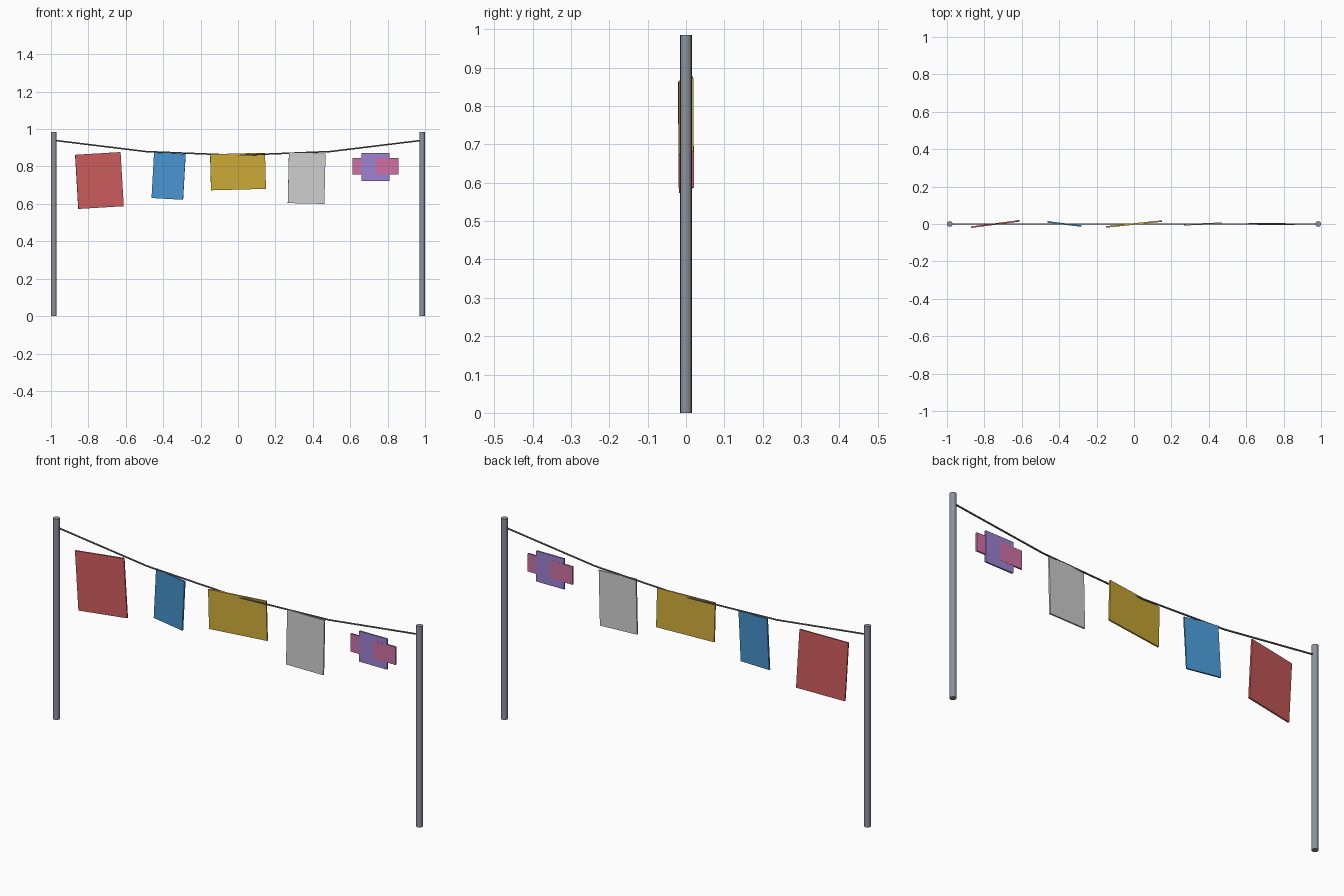
import bpy
import math
from mathutils import Vector

if "Cube" in bpy.data.objects:
    bpy.data.objects.remove(bpy.data.objects["Cube"])


def srgb(h):
    c = [int(h[i:i + 2], 16) / 255 for i in (0, 2, 4)]
    return [v / 12.92 if v <= 0.04045 else ((v + 0.055) / 1.055) ** 2.4 for v in c] + [1]


def material(name, h):
    m = bpy.data.materials.new(name)
    m.diffuse_color = srgb(h)
    m.use_nodes = True
    m.node_tree.nodes["Principled BSDF"].inputs["Base Color"].default_value = m.diffuse_color
    return m


metal = material("post grey", "8D929D")
cord = material("rope grey", "707070")
red = material("red cloth", "D05E5E")
blue = material("blue cloth", "4894D0")
yellow = material("yellow cloth", "D0AE38")
white = material("pale grey cloth", "D0D0D0")
purple = material("purple cloth", "9C82D2")
pink = material("pink cloth", "CE71A3")


def rod(name, a, b, radius, sides, mat):
    """Cylinder between two points."""
    a, b = Vector(a), Vector(b)
    d = b - a
    bpy.ops.mesh.primitive_cylinder_add(vertices=sides, radius=radius, depth=d.length,
                                        location=(a + b) / 2,
                                        rotation=d.to_track_quat('Z', 'Y').to_euler())
    ob = bpy.context.object
    ob.name = name
    ob.data.materials.append(mat)
    bpy.ops.object.shade_smooth_by_angle(angle=math.radians(40))
    return ob


def cloth(name, x, z, w, h, roll, yaw, mat, thick=0.008):
    """Thin hanging panel; roll tilts it in the front view, yaw in the top view."""
    bpy.ops.mesh.primitive_cube_add(size=1, location=(x, 0, z),
                                    rotation=(0, math.radians(-roll), math.radians(yaw)))
    ob = bpy.context.object
    ob.name = name
    ob.scale = (w, thick, h)
    ob.data.materials.append(mat)
    return ob


# Posts
for side, sx in (("left", -1), ("right", 1)):
    rod(side + "_post", (sx * 0.985, 0, 0), (sx * 0.985, 0, 0.985), 0.015, 16, metal)

# Sagging line in four straight spans
span = 0.985
pts = [(t * span, 0, 0.86 + 0.08 * t * t) for t in (-1, -0.5, 0, 0.5, 1)]
for i in range(4):
    rod(f"line_span_{i + 1}", pts[i], pts[i + 1], 0.004, 8, cord)

# Washing
cloth("red_towel", -0.741, 0.725, 0.245, 0.29, 3.4, 7.5, red)
cloth("blue_cloth", -0.371, 0.749, 0.17, 0.245, -3.2, -7, blue)
cloth("yellow_towel", 0.0, 0.773, 0.295, 0.193, 1.5, 6, yellow)
cloth("pale_cloth", 0.367, 0.737, 0.196, 0.27, -1.3, 2.5, white)

# Shirt: body with a sleeve bar crossing through it
cloth("shirt_body", 0.735, 0.797, 0.15, 0.15, 0, 0.5, purple)
cloth("shirt_sleeves", 0.735, 0.802, 0.245, 0.088, 0, -0.5, pink)
